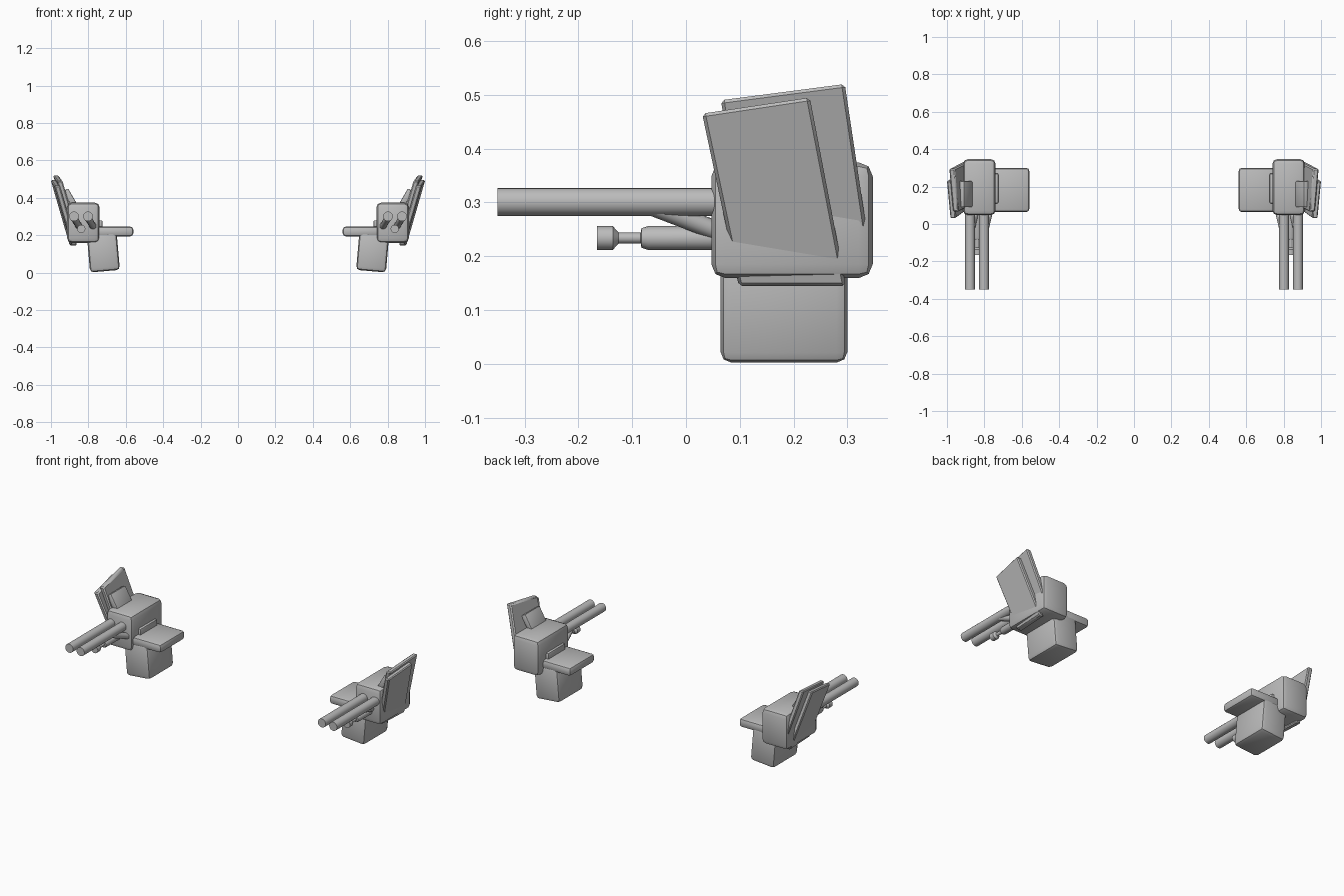
import bpy, bmesh, math
from mathutils import Matrix, Vector

cube = bpy.data.objects.get("Cube")
if cube:
    bpy.data.objects.remove(cube, do_unlink=True)

GREY = (0.5, 0.5, 0.5, 1)
grey = bpy.data.materials.new("light grey metal")
grey.use_nodes = True
grey.diffuse_color = GREY
grey.node_tree.nodes["Principled BSDF"].inputs["Base Color"].default_value = GREY


def finish(name, bm, bevel=0, segments=2):
    """Bevel the right-hand part, smooth it and mirror it to the left."""
    if bevel:
        bmesh.ops.bevel(bm, geom=bm.edges[:], offset=bevel, segments=segments,
                        profile=0.5, affect='EDGES', clamp_overlap=True)
    bmesh.ops.recalc_face_normals(bm, faces=bm.faces[:])
    mesh = bpy.data.meshes.new(name)
    bm.to_mesh(mesh)
    bm.free()
    mesh.materials.append(grey)
    ob = bpy.data.objects.new(name, mesh)
    bpy.context.collection.objects.link(ob)
    bpy.ops.object.select_all(action='DESELECT')
    bpy.context.view_layer.objects.active = ob
    ob.select_set(True)
    bpy.ops.object.shade_smooth_by_angle(angle=math.radians(35))
    mirror = ob.modifiers.new("Mirror", 'MIRROR')
    mirror.use_axis[0] = True
    mirror.use_mirror_merge = False
    return ob


def box(name, centre, size, bevel, tilt=0):
    bm = bmesh.new()
    m = (Matrix.Translation(centre) @ Matrix.Rotation(math.radians(tilt), 4, 'Y')
         @ Matrix.Diagonal((*size, 1)))
    bmesh.ops.create_cube(bm, size=1, matrix=m)
    return finish(name, bm, bevel)


def tube(name, start, end, profile, sides=20):
    """Round part along start-end; profile is (fraction, radius) pairs."""
    start, end = Vector(start), Vector(end)
    rot = (end - start).to_track_quat('Z', 'Y')
    bm = bmesh.new()
    rings = []
    for t, r in profile:
        mid = start.lerp(end, t)
        ring = []
        for i in range(sides):
            a = math.tau * i / sides
            ring.append(bm.verts.new(mid + rot @ Vector((r * math.cos(a), r * math.sin(a), 0))))
        rings.append(ring)
    for a, b in zip(rings, rings[1:]):
        for i in range(sides):
            j = (i + 1) % sides
            bm.faces.new((a[i], a[j], b[j], b[i]))
    bm.faces.new(rings[0])
    bm.faces.new(rings[-1])
    return finish(name, bm)


def shield(name, outline, x0, z0, thickness, bevel):
    """Leaning slab from a (y, z) outline; x0 is its outer face at height z0."""
    bm = bmesh.new()
    layers = []
    for depth in (0, thickness):
        layers.append([bm.verts.new((x0 + depth - 0.3 * (z - z0) - 0.05 * (y - 0.18), y, z))
                       for y, z in outline])
    bm.faces.new(layers[0])
    bm.faces.new(layers[1])
    n = len(outline)
    for i in range(n):
        j = (i + 1) % n
        bm.faces.new((layers[0][i], layers[0][j], layers[1][j], layers[1][i]))
    return finish(name, bm, bevel, 1)


# Main housing, lower block, and inner ledge
box("gun_housing", (-0.827, 0.197, 0.267), (0.174, 0.3, 0.215), 0.026)
box("lower_block", (-0.72, 0.182, 0.11), (0.16, 0.236, 0.205), 0.02, -5)
box("inner_ledge", (-0.66, 0.182, 0.22), (0.2, 0.236, 0.052), 0.016)
box("ledge_mount", (-0.745, 0.19, 0.255), (0.04, 0.16, 0.05), 0.006)

# Leaning armour plates
shield("outer_shield", [(0.03, 0.465), (0.23, 0.495), (0.297, 0.145), (0.098, 0.145)],
       -0.912, 0.205, 0.03, 0.006)
shield("rear_shield", [(0.065, 0.49), (0.295, 0.52), (0.34, 0.22), (0.11, 0.19)],
       -0.914, 0.29, 0.03, 0.006)
box("shield_brace", (-0.895, 0.16, 0.395), (0.032, 0.14, 0.11), 0.006, -30)

# Twin main barrels with their diagonal struts
for label, x in (("outer", -0.877), ("inner", -0.802)):
    tube(label + "_barrel", (x, 0.1, 0.301), (x, -0.35, 0.301), [(0, 0.026), (1, 0.026)])
    tube(label + "_strut", (x, -0.06, 0.292), (x + 0.035, 0.09, 0.235),
         [(0, 0.018), (1, 0.018)], 12)

# Small lower barrel with a waist and flared muzzle
tube("small_barrel", (-0.838, 0.1, 0.234), (-0.838, -0.165, 0.234),
     [(0, 0.022), (0.645, 0.022), (0.69, 0.018), (0.695, 0.01),
      (0.85, 0.01), (0.89, 0.022), (1, 0.022)], 16)
